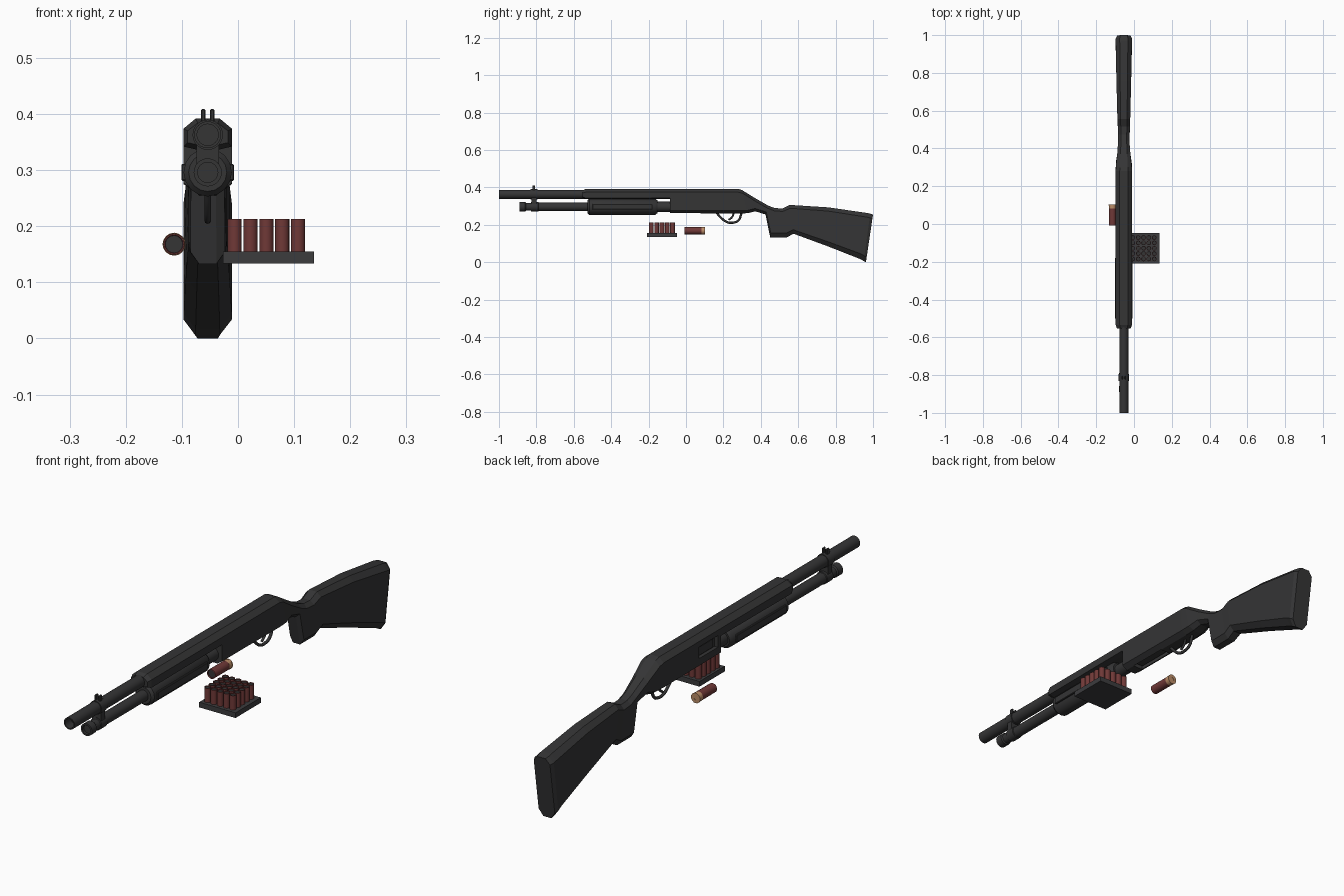
import bpy, bmesh, math
from mathutils import Matrix

if "Cube" in bpy.data.objects:
    bpy.data.objects.remove(bpy.data.objects["Cube"])

CX = -0.054  # centre plane of the gun


def mat(name, r, g, b):
    m = bpy.data.materials.new(name)
    m.diffuse_color = (r, g, b, 1)
    m.use_nodes = True
    m.node_tree.nodes["Principled BSDF"].inputs["Base Color"].default_value = m.diffuse_color
    return m


BLACK = mat("gun_black", 0.035, 0.035, 0.036)
GREY = mat("tray_grey", 0.045, 0.045, 0.048)
RED = mat("shell_red", 0.16, 0.04, 0.038)
BRASS = mat("brass", 0.5, 0.27, 0.14)


def finish(bm, name, mats, smooth=False):
    bmesh.ops.recalc_face_normals(bm, faces=bm.faces)
    me = bpy.data.meshes.new(name)
    bm.to_mesh(me)
    bm.free()
    for m in mats:
        me.materials.append(m)
    ob = bpy.data.objects.new(name, me)
    bpy.context.collection.objects.link(ob)
    if smooth:
        bpy.ops.object.select_all(action='DESELECT')
        ob.select_set(True)
        bpy.context.view_layer.objects.active = ob
        bpy.ops.object.shade_smooth_by_angle(angle=math.radians(35))
    return ob


def skin(bm, rings):
    """Join equal rings of points into a closed tube with end caps."""
    vs = [[bm.verts.new(p) for p in r] for r in rings]
    n = len(vs[0])
    for a, b in zip(vs, vs[1:]):
        for i in range(n):
            bm.faces.new((a[i], a[(i + 1) % n], b[(i + 1) % n], b[i]))
    bm.faces.new(vs[0])
    bm.faces.new(vs[-1])


def lathe(name, prof, x, z, mats=(BLACK,), seg=24):
    """Turn (y, radius) points around a y-parallel axis."""
    bm = bmesh.new()
    skin(bm, [[(x + r * math.cos(i * math.tau / seg), y, z + r * math.sin(i * math.tau / seg))
               for i in range(seg)] for y, r in prof])
    return finish(bm, name, mats, True)


def loft(name, stations):
    """Chamfered sections: top y,z, bottom y,z, half width, chamfer top, chamfer bottom."""
    bm = bmesh.new()
    rings = []
    for ty, tz, by, bz, w, ct, cb in stations:
        h = math.hypot(ty - by, tz - bz)
        f = 0.5 * w
        sec = [(f, 0), (w, cb / h), (w, 1 - ct / h), (f, 1)]
        sec += [(-a, t) for a, t in reversed(sec)]
        rings.append([(CX + a, by + (ty - by) * t, bz + (tz - bz) * t) for a, t in sec])
    skin(bm, rings)
    return finish(bm, name, [BLACK])


def box(name, x0, x1, y0, y1, z0, z1, m=BLACK, bevel=0):
    bm = bmesh.new()
    bmesh.ops.create_cube(bm, size=1, matrix=Matrix.Translation(
        ((x0 + x1) / 2, (y0 + y1) / 2, (z0 + z1) / 2)) @ Matrix.Diagonal((x1 - x0, y1 - y0, z1 - z0, 1)))
    if bevel:
        bmesh.ops.bevel(bm, geom=bm.edges[:], offset=bevel, segments=1, affect='EDGES')
    return finish(bm, name, [m])


def cut(ob, cutter):
    cutter.hide_render = True
    md = ob.modifiers.new("cut", 'BOOLEAN')
    md.operation, md.object, md.solver = 'DIFFERENCE', cutter, 'EXACT'
    bpy.context.view_layer.objects.active = ob
    bpy.ops.object.modifier_apply(modifier=md.name)
    bpy.data.objects.remove(cutter)


def tube(name, pts, r):
    """Smooth bent rod in the centre plane through (y, z) points."""
    cu = bpy.data.curves.new(name, 'CURVE')
    cu.dimensions = '3D'
    cu.bevel_depth, cu.bevel_resolution, cu.resolution_u = r, 2, 5
    cu.use_fill_caps = True
    sp = cu.splines.new('BEZIER')
    sp.bezier_points.add(len(pts) - 1)
    for p, (y, z) in zip(sp.bezier_points, pts):
        p.co = (CX, y, z)
        p.handle_left_type = p.handle_right_type = 'AUTO'
    cu.materials.append(BLACK)
    bpy.context.collection.objects.link(bpy.data.objects.new(name, cu))


# Receiver, wrist, grip and stock
body = loft("receiver_and_stock", [
    (-0.085, 0.392, -0.085, 0.262, 0.043, 0.018, 0.015),
    (0.28, 0.392, 0.285, 0.260, 0.043, 0.018, 0.015),
    (0.30, 0.385, 0.33, 0.262, 0.042, 0.018, 0.015),
    (0.37, 0.342, 0.37, 0.272, 0.035, 0.016, 0.015),
    (0.44, 0.302, 0.425, 0.255, 0.030, 0.014, 0.014),
    (0.475, 0.289, 0.450, 0.133, 0.031, 0.015, 0.022),
    (0.515, 0.287, 0.540, 0.133, 0.032, 0.016, 0.022),
    (0.555, 0.306, 0.575, 0.152, 0.034, 0.018, 0.022),
    (0.76, 0.293, 0.76, 0.084, 0.039, 0.020, 0.025),
    (0.968, 0.263, 0.93, 0.017, 0.043, 0.022, 0.028),
    (0.985, 0.259, 0.95, 0.006, 0.043, 0.022, 0.028),
    (1.0, 0.255, 0.962, 0.0, 0.036, 0.022, 0.028)])

# Ejection port on the left, loading port underneath
cut(body, box("port_cutter", CX - 0.06, CX - 0.028, -0.065, 0.055, 0.305, 0.352))
cut(body, box("loading_cutter", CX - 0.022, CX + 0.022, -0.04, 0.13, 0.2, 0.283))
box("bolt", CX - 0.036, CX - 0.02, -0.045, 0.05, 0.312, 0.345)
box("shell_lifter", CX - 0.015, CX + 0.015, -0.03, 0.12, 0.27, 0.288)

# Barrel shroud with chamfered front
loft("barrel_shroud", [
    (-0.553, 0.384, -0.553, 0.345, 0.036, 0.014, 0.004),
    (-0.535, 0.392, -0.535, 0.337, 0.043, 0.018, 0.005),
    (-0.08, 0.392, -0.08, 0.339, 0.043, 0.018, 0.005)])

# Barrel, magazine tube and pump
lathe("barrel", [(-0.96, 0.019), (-1.0, 0.019), (-1.0, 0.024), (-0.50, 0.024)], CX, 0.363)
lathe("magazine_tube", [(-0.88, 0.018), (-0.89, 0.018), (-0.89, 0.025), (-0.86, 0.025),
                        (-0.855, 0.021), (-0.83, 0.021), (-0.828, 0.025), (-0.79, 0.025),
                        (-0.788, 0.022), (-0.2, 0.022), (-0.2, 0.027), (-0.06, 0.027)], CX, 0.296)
lathe("pump", [(-0.527, 0.034), (-0.517, 0.043), (-0.165, 0.043), (-0.152, 0.034)], CX, 0.296, seg=16)
for s, n in ((-1, "left"), (1, "right")):
    x = CX + s * 0.042
    box(n + "_pump_pad", x - 0.005, x + 0.005, -0.50, -0.18, 0.281, 0.311, bevel=0.002)
    # Front sight ears
    x = CX + s * 0.008
    box(n + "_sight_ear", x - 0.004, x + 0.004, -0.822, -0.806, 0.38, 0.409, bevel=0.002)

# Clamp between barrel and magazine tube
lathe("barrel_clamp", [(-0.832, 0.022), (-0.832, 0.027), (-0.795, 0.027), (-0.795, 0.022)], CX, 0.363)
box("clamp_web", CX - 0.02, CX + 0.02, -0.826, -0.80, 0.30, 0.36)

# Trigger and guard
tube("trigger_guard", [(0.165, 0.262), (0.19, 0.235), (0.22, 0.214), (0.25, 0.211),
                       (0.28, 0.223), (0.297, 0.262)], 0.006)
tube("trigger", [(0.255, 0.265), (0.248, 0.243), (0.228, 0.226)], 0.005)

# Loose shell: dark tip, red hull, brass base
shell = lathe("loose_shell", [(0.004, 0.0155), (0, 0.0165), (0, 0.019), (0.09, 0.019), (0.09, 0.0195),
                              (0.105, 0.0195), (0.105, 0.0205), (0.11, 0.0205), (0.11, 0.008),
                              (0.108, 0.008)], 0, 0, (RED, BRASS, BLACK), 16)
for p in shell.data.polygons:
    y = p.center.y
    p.material_index = 1 if y > 0.0895 else 2 if abs(y - 0.004) < 0.001 else 0
shell.location = (-0.114, -0.008, 0.168)

# Tray with a grid of smaller upright shells
box("shell_tray", -0.027, 0.135, -0.209, -0.047, 0.134, 0.155, GREY)
for i in range(5):
    for j in range(5):
        ob = bpy.data.objects.new(f"tray_shell_{i}_{j}", shell.data)
        ob.location = (-0.006 + 0.0283 * i, -0.185 + 0.0283 * j, 0.213)
        ob.rotation_euler = (-math.pi / 2, 0, 0)
        ob.scale = (0.66, 0.66, 0.66)
        bpy.context.collection.objects.link(ob)
